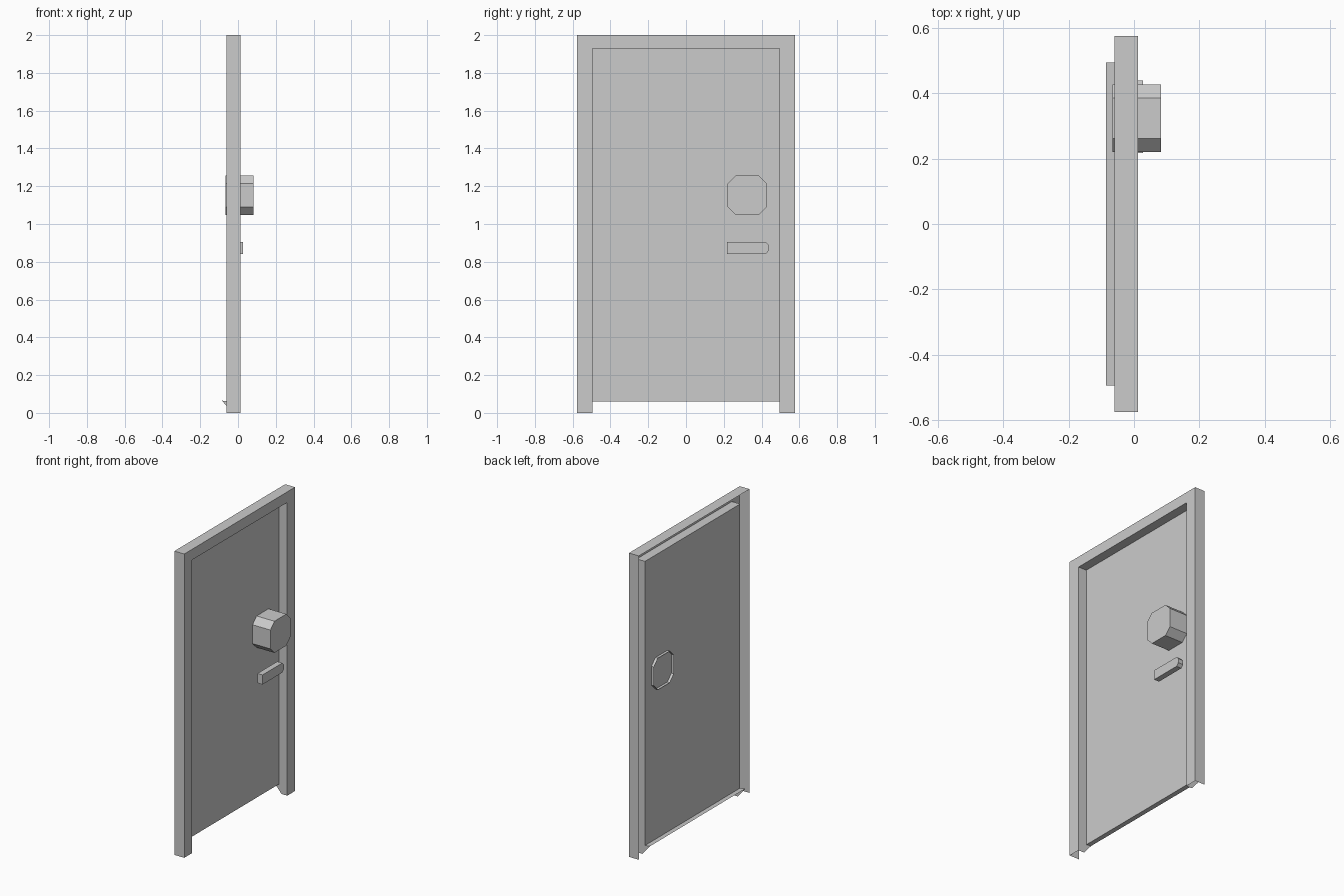
import bpy
import bmesh

cube = bpy.data.objects.get("Cube")
if cube:
    bpy.data.objects.remove(cube, do_unlink=True)

grey = bpy.data.materials.new("light_grey")
grey.use_nodes = True
grey.diffuse_color = (0.6, 0.6, 0.6, 1)
grey.node_tree.nodes["Principled BSDF"].inputs["Base Color"].default_value = (0.6, 0.6, 0.6, 1)

FRONT, BACK, PANEL, LIP = 0.012, -0.06, -0.048, -0.085   # depths along x
HALF, OPEN = 0.576, 0.495                                # half widths along y
TOP, HEAD, FOOT = 2.0, 1.93, 0.06                        # heights


def build(name, polygons):
    """Flat polygons joined into one object."""
    bm = bmesh.new()
    for points in polygons:
        bm.faces.new([bm.verts.new(p) for p in points])
    bmesh.ops.remove_doubles(bm, verts=bm.verts, dist=0.0005)
    bmesh.ops.recalc_face_normals(bm, faces=bm.faces)
    mesh = bpy.data.meshes.new(name)
    bm.to_mesh(mesh)
    bm.free()
    mesh.materials.append(grey)
    obj = bpy.data.objects.new(name, mesh)
    bpy.context.collection.objects.link(obj)
    return obj


def walls(outline, x0, x1):
    """Strips along x joining successive (y, z) points."""
    return [[(x0, *a), (x0, *b), (x1, *b), (x1, *a)]
            for a, b in zip(outline, outline[1:])]


def prism(name, outline, x_front, x_back, closed_back):
    faces = walls(outline + outline[:1], x_front, x_back)
    faces.append([(x_front, *p) for p in outline])
    if closed_back:
        faces.append([(x_back, *p) for p in outline])
    return build(name, faces)


# Door frame: a hollow casing, open at the back and under the legs
outer = [(-HALF, 0), (-HALF, TOP), (HALF, TOP), (HALF, 0)]
inner = [(OPEN, 0), (OPEN, HEAD), (-OPEN, HEAD), (-OPEN, 0)]
frame = [[(FRONT, *p) for p in outer + inner]]
frame += walls(outer, FRONT, BACK)
build("door_frame", frame)

# Jambs and head lining of the opening
jamb = [(FRONT, 0), (-0.03, 0), (LIP, 0.065), (PANEL, FOOT), (PANEL, HEAD), (FRONT, HEAD)]
for side, name in ((1, "left_jamb"), (-1, "right_jamb")):
    build(name, [[(x, side * OPEN, z) for x, z in jamb]])
build("head_lining", walls([(-OPEN, HEAD), (OPEN, HEAD)], FRONT, PANEL))

# Door panel with the small lip along its foot
build("door_panel", [[(PANEL, -OPEN, FOOT), (PANEL, OPEN, FOOT),
                      (PANEL, OPEN, HEAD), (PANEL, -OPEN, HEAD)]])
build("door_lip", [[(PANEL, -OPEN, FOOT), (PANEL, OPEN, FOOT),
                    (LIP, OPEN, 0.065), (LIP, -OPEN, 0.065)]])

# Eight-sided knob running through the panel, open at the back
r, c = 0.104, 0.062
ring = [(-r, -c), (-c, -r), (c, -r), (r, -c), (r, c), (c, r), (-c, r), (-r, c)]
prism("knob", [(0.324 + y, 1.152 + z) for y, z in ring], 0.082, -0.066, False)

# Bar handle with a blunted tip
bar = [(0.217, 0.842), (0.423, 0.842), (0.439, 0.86),
       (0.439, 0.887), (0.423, 0.905), (0.217, 0.905)]
prism("bar_handle", bar, 0.027, -0.01, True)
